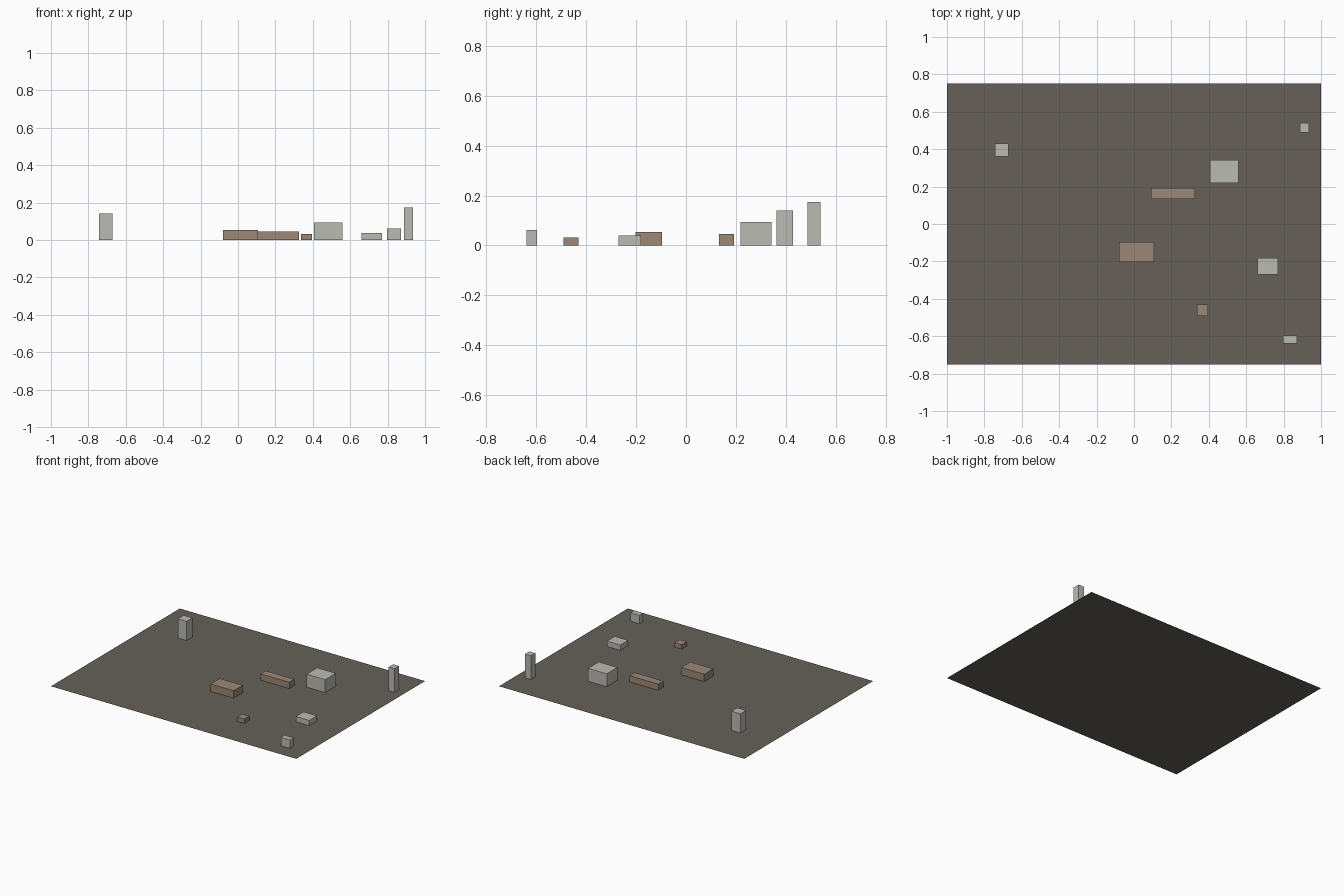
import bpy, bmesh

if "Cube" in bpy.data.objects:
    bpy.data.objects.remove(bpy.data.objects["Cube"])


def material(name, rgb):
    m = bpy.data.materials.new(name)
    m.diffuse_color = (*rgb, 1.0)
    m.use_nodes = True
    m.node_tree.nodes["Principled BSDF"].inputs["Base Color"].default_value = m.diffuse_color
    return m


GROUND = material("dark earth", (0.133, 0.117, 0.098))
GREY = material("light concrete", (0.50, 0.495, 0.455))
BROWN = material("brown brick", (0.33, 0.25, 0.184))


def add_object(name, bm, mat):
    mesh = bpy.data.meshes.new(name)
    bm.to_mesh(mesh)
    bm.free()
    mesh.materials.append(mat)
    bpy.context.collection.objects.link(bpy.data.objects.new(name, mesh))


def block(name, x, y, w, d, h, mat):
    """Box standing on z = 0, open underneath where it meets the ground."""
    bm = bmesh.new()
    bmesh.ops.create_cube(bm, size=1)
    for v in bm.verts:
        v.co = (x + v.co.x * w, y + v.co.y * d, (v.co.z + 0.5) * h)
    bm.normal_update()
    bottom = [f for f in bm.faces if f.normal.z < -0.5]
    bmesh.ops.delete(bm, geom=bottom, context='FACES_ONLY')
    add_object(name, bm, mat)


# flat ground sheet
bm = bmesh.new()
bmesh.ops.create_grid(bm, x_segments=1, y_segments=1, size=1)
for v in bm.verts:
    v.co.y *= 0.75
add_object("ground", bm, GROUND)

# concrete buildings: centre x, y, width, depth, height
block("tower_left", -0.708, 0.396, 0.072, 0.068, 0.141, GREY)
block("tower_right", 0.911, 0.514, 0.048, 0.052, 0.174, GREY)
block("large_hall", 0.482, 0.281, 0.152, 0.124, 0.095, GREY)
block("low_hall", 0.716, -0.226, 0.109, 0.090, 0.039, GREY)
block("small_hut", 0.834, -0.618, 0.075, 0.043, 0.062, GREY)

# brick buildings
block("long_shed", 0.208, 0.163, 0.234, 0.060, 0.046, BROWN)
block("wide_shed", 0.013, -0.150, 0.188, 0.107, 0.054, BROWN)
block("small_shed", 0.366, -0.461, 0.058, 0.060, 0.032, BROWN)
